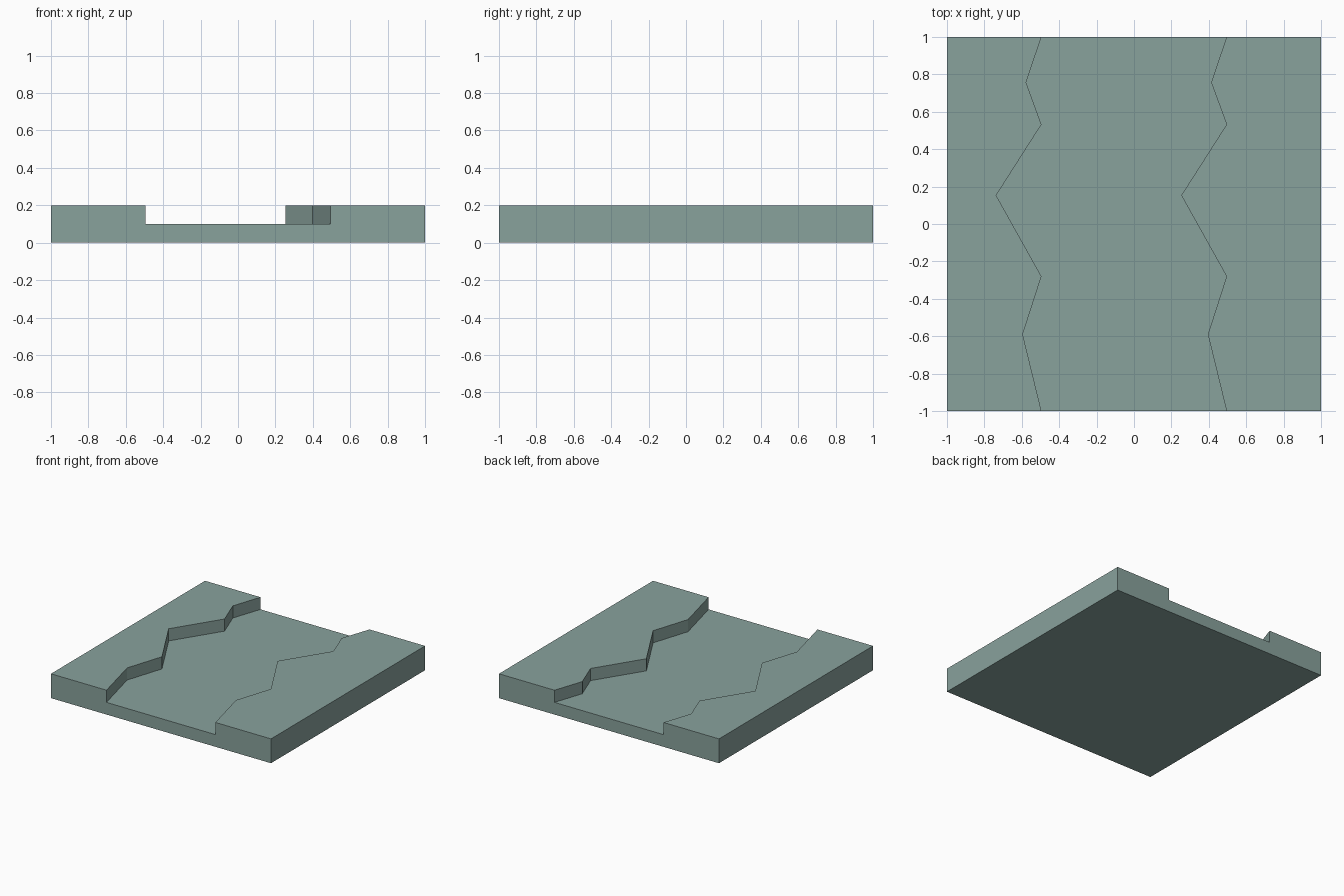
import bpy
import bmesh

cube = bpy.data.objects.get("Cube")
if cube:
    bpy.data.objects.remove(cube, do_unlink=True)

# Stone colour
stone = bpy.data.materials.new("grey_green_stone")
stone.use_nodes = True
colour = (0.25, 0.36, 0.335, 1)
stone.diffuse_color = colour
stone.node_tree.nodes["Principled BSDF"].inputs["Base Color"].default_value = colour

BED_HEIGHT = 0.1
BANK_HEIGHT = 0.1
HALF_CHANNEL = 0.495

# Zigzag bank line: sideways offset and y, front to back
zigzag = [(0, -1), (-0.1, -0.59), (0, -0.28), (-0.242, 0.153),
          (0, 0.532), (-0.082, 0.757), (0, 1)]

bm = bmesh.new()


def line(x):
    return [bm.verts.new((x + dx, y, 0)) for dx, y in zigzag]


def edge(x):
    return [bm.verts.new((x, y, 0)) for y in (-1, 1)]


def raise_faces(faces, height):
    geom = bmesh.ops.extrude_face_region(bm, geom=faces)["geom"]
    verts = [g for g in geom if isinstance(g, bmesh.types.BMVert)]
    bmesh.ops.translate(bm, verts=verts, vec=(0, 0, height))
    return [g for g in geom if isinstance(g, bmesh.types.BMFace)]


# Plan of right bank, channel bed and left bank sharing their border lines
borders = [edge(-1), line(-HALF_CHANNEL), line(HALF_CHANNEL), edge(1)]
plan = [bm.faces.new(b + a[::-1]) for a, b in zip(borders, borders[1:])]

# Raise the whole slab, then only the two banks
tops = raise_faces(plan, BED_HEIGHT)
banks = [f for f in tops if any(abs(v.co.x) > 0.99 for v in f.verts)]
raise_faces(banks, BANK_HEIGHT)
bmesh.ops.recalc_face_normals(bm, faces=bm.faces[:])

mesh = bpy.data.meshes.new("channel_slab")
bm.to_mesh(mesh)
bm.free()
mesh.materials.append(stone)
slab = bpy.data.objects.new("channel_slab", mesh)
bpy.context.collection.objects.link(slab)
